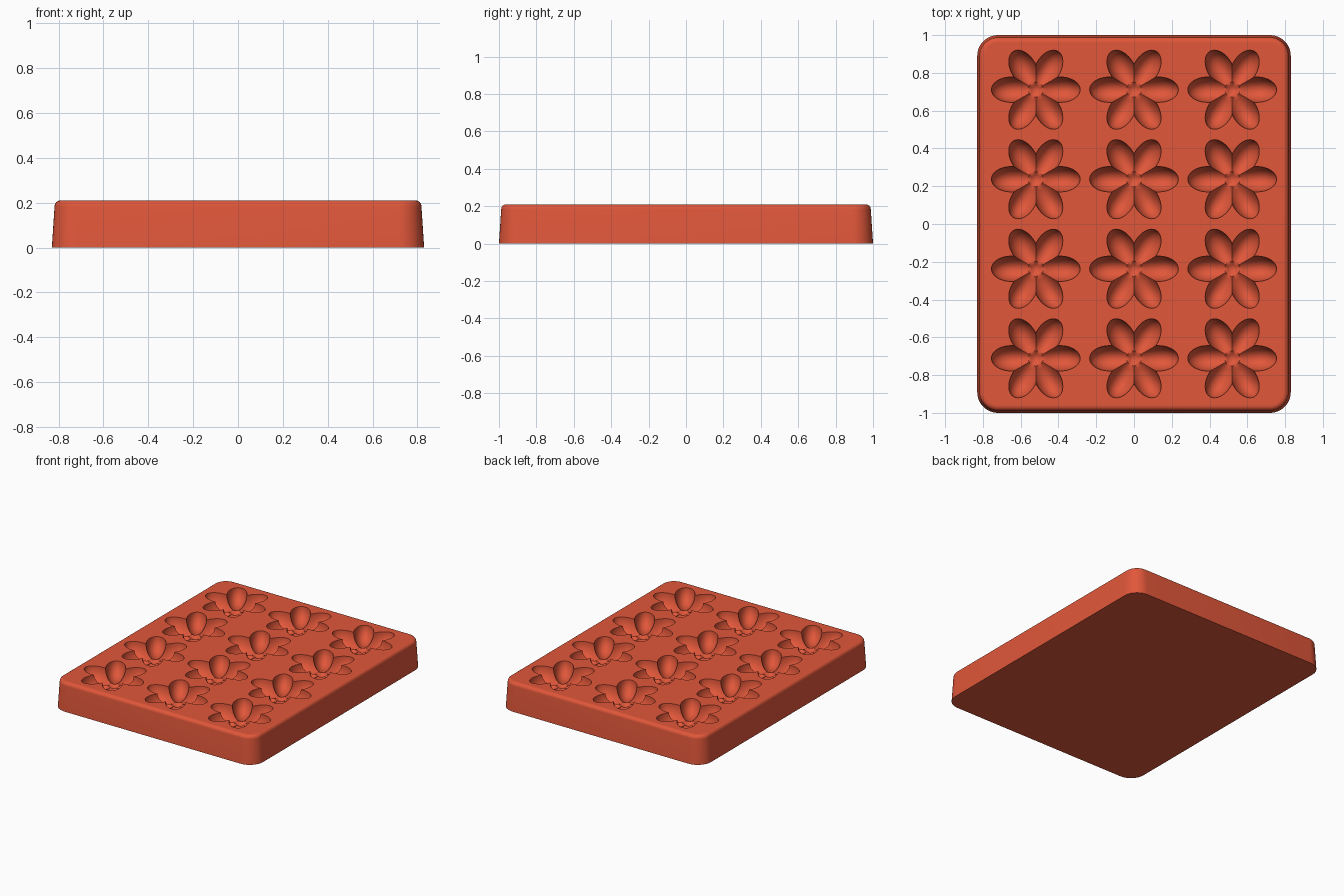
import bpy, bmesh, math

cube = bpy.data.objects.get("Cube")
if cube:
    bpy.data.objects.remove(cube, do_unlink=True)

HEIGHT = 0.21
FLOWERS = [(col * 0.52, row * 0.474) for col in (-1, 0, 1)
           for row in (-1.5, -0.5, 0.5, 1.5)]
SPOKES = 120

# Terracotta silicone
clay = bpy.data.materials.new("terracotta_red")
clay.use_nodes = True
colour = (0.75, 0.095, 0.042, 1)
clay.diffuse_color = colour
bsdf = next(n for n in clay.node_tree.nodes if n.type == "BSDF_PRINCIPLED")
bsdf.inputs["Base Color"].default_value = colour
bsdf.inputs["Roughness"].default_value = 0.6


def rounded_loop(bm, inset, z, radius=0.11, steps=10):
    """Rounded rectangle of vertices, shrunk by inset."""
    verts = []
    for quarter, (sx, sy) in enumerate([(1, 1), (-1, 1), (-1, -1), (1, -1)]):
        for i in range(steps + 1):
            a = math.pi / 2 * (quarter + i / steps)
            r = radius - inset
            verts.append(bm.verts.new((sx * (0.83 - radius) + r * math.cos(a),
                                       sy * (1 - radius) + r * math.sin(a), z)))
    return verts


def bridge(bm, outer, inner):
    for i in range(len(outer)):
        j = (i + 1) % len(outer)
        bm.faces.new((outer[i], outer[j], inner[j], inner[i]))


def petal_level(r, phi):
    """Positive inside a petal: blunt outer end, longer taper to the middle."""
    along = r * math.cos(phi) - 0.13
    length = 0.105 if along > 0 else 0.15
    return 1 - (along / length) ** 2 - (r * math.sin(phi) / 0.067) ** 2


def hollow_depth(r, phi):
    petal = 0.1 * math.sqrt(max(petal_level(r, phi), 0))
    dimple = 0.052 + math.sqrt(0.042 ** 2 - r * r) if r < 0.042 else 0
    return max(petal, dimple)


def rim_radius(phi):
    low, high = 0.06, 0.3
    for _ in range(30):
        mid = (low + high) / 2
        if petal_level(mid, phi) > 0:
            low = mid
        else:
            high = mid
    return low


def flower_hollow(bm, cx, cy, rings=14, core=0.04):
    """Six-petal hollow as a polar grid; returns its rim vertices."""
    spokes = []
    for k in range(SPOKES):
        theta = math.tau * k / SPOKES
        phi = (theta + math.pi / 6) % (math.pi / 3) - math.pi / 6
        rim = rim_radius(phi)
        # Round centre dimple, then rings bunched towards the rim
        radii = [core * i / 4 for i in range(1, 5)]
        radii += [core + (rim - core) * math.sin(math.pi / 2 * i / rings)
                  for i in range(1, rings + 1)]
        spokes.append([(cx + r * math.cos(theta), cy + r * math.sin(theta),
                        HEIGHT - (0 if r == radii[-1] else hollow_depth(r, phi)))
                       for r in radii])
    circles = [[bm.verts.new(co) for co in circle] for circle in zip(*spokes)]
    for inner, outer in zip(circles, circles[1:]):
        bridge(bm, outer, inner)
    middle = bm.verts.new((cx, cy, HEIGHT - hollow_depth(0, 0)))
    for k in range(SPOKES):
        bm.faces.new((circles[0][k], circles[0][(k + 1) % SPOKES], middle))
    return circles[-1]


# Tray block: drafted sides, rounded top edge
fillet, draft = 0.026, 0.012
profile = [(0, 0)]
for i in range(7):
    a = math.pi / 2 * i / 6
    profile.append((draft + fillet * (1 - math.cos(a)),
                    HEIGHT - fillet + fillet * math.sin(a)))
profile.append((draft + fillet + 0.006, HEIGHT))

bm = bmesh.new()
loops = [rounded_loop(bm, inset, z) for inset, z in profile]
for low, high in zip(loops, loops[1:]):
    bridge(bm, low, high)
bm.faces.new(reversed(loops[0]))

# Flower hollows, then the flat top around them
borders = [loops[-1]] + [flower_hollow(bm, x, y) for x, y in FLOWERS]
edges = [bm.edges.get((loop[i - 1], loop[i]))
         for loop in borders for i in range(len(loop))]
bmesh.ops.triangle_fill(bm, use_beauty=True, edges=edges, normal=(0, 0, 1))
bmesh.ops.recalc_face_normals(bm, faces=bm.faces)

mesh = bpy.data.meshes.new("flower_mould_tray")
bm.to_mesh(mesh)
bm.free()
mesh.materials.append(clay)
tray = bpy.data.objects.new("flower_mould_tray", mesh)
bpy.context.collection.objects.link(tray)

bpy.ops.object.select_all(action="DESELECT")
bpy.context.view_layer.objects.active = tray
tray.select_set(True)
bpy.ops.object.shade_smooth_by_angle(angle=math.radians(35))
